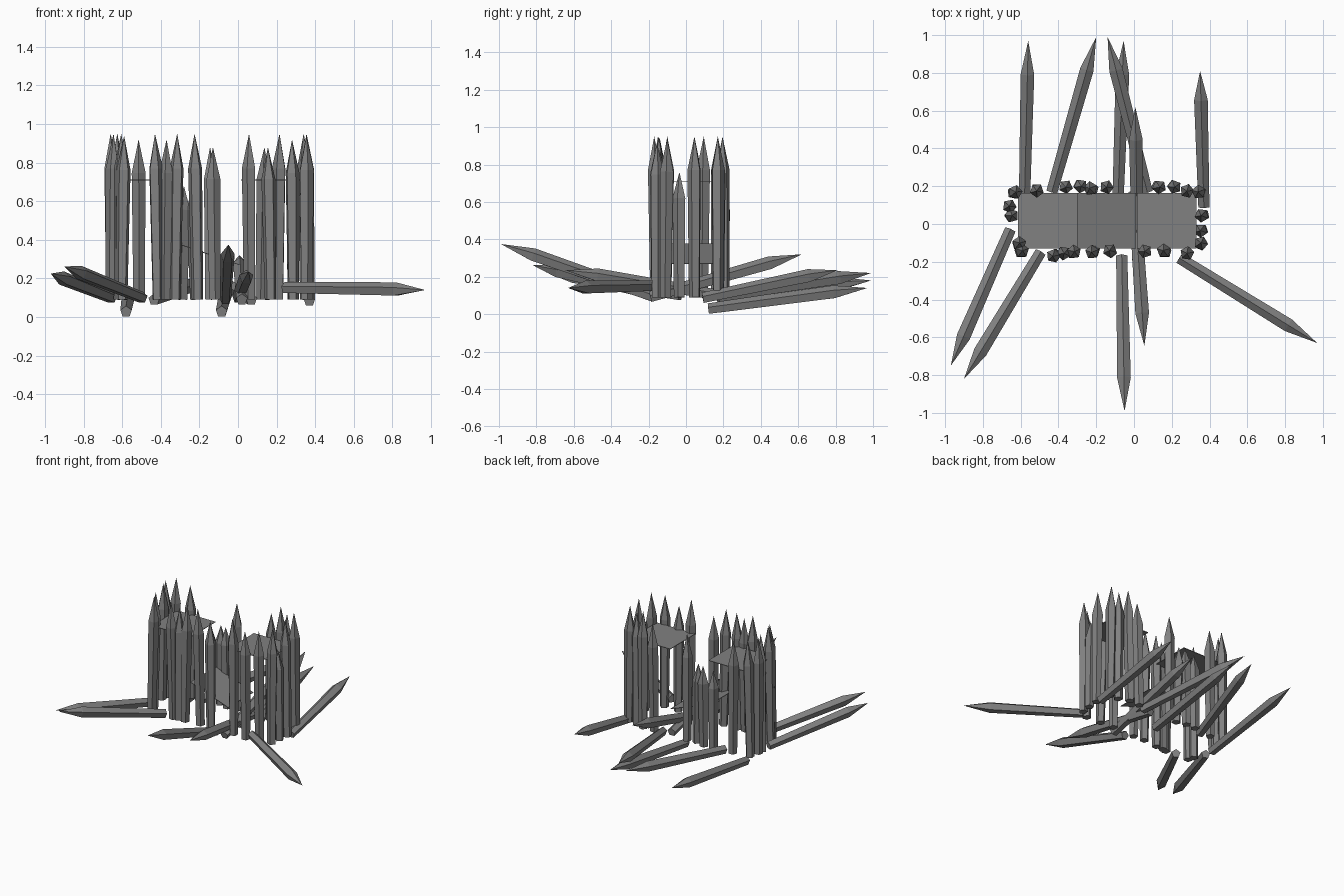
import bpy, bmesh, math, random
from mathutils import Vector, Matrix

random.seed(4)
default = bpy.data.objects.get("Cube")
if default:
    bpy.data.objects.remove(default)

# Single weathered grey
grey = bpy.data.materials.new("weathered_grey")
grey.use_nodes = True
grey.diffuse_color = (0.22, 0.22, 0.22, 1)
grey.node_tree.nodes["Principled BSDF"].inputs["Base Color"].default_value = (0.22, 0.22, 0.22, 1)

SIDES = 5


def add_object(name, bm):
    bmesh.ops.recalc_face_normals(bm, faces=bm.faces)
    mesh = bpy.data.meshes.new(name)
    bm.to_mesh(mesh)
    bm.free()
    mesh.materials.append(grey)
    obj = bpy.data.objects.new(name, mesh)
    bpy.context.collection.objects.link(obj)
    return obj


def stake(name, base, tip, roll=0.0):
    """Five-sided stake that widens to a shoulder, then runs to a point."""
    base, tip = Vector(base), Vector(tip)
    axis = tip - base
    length = axis.length
    axis.normalize()
    up = Vector((0, 0, 1)) if abs(axis.z) < 0.9 else Vector((0, 1, 0))
    side = axis.cross(up).normalized()
    ridge = side.cross(axis)
    bm = bmesh.new()

    def ring(along, radius):
        verts = []
        for i in range(SIDES):
            a = roll + math.tau * i / SIDES
            offset = ridge * math.cos(a) + side * math.sin(a)
            verts.append(bm.verts.new(base + axis * along + offset * radius))
        return verts

    foot = ring(0, 0.031)
    shoulder = ring(length * 0.79, 0.038)
    point = bm.verts.new(tip)
    bm.faces.new(foot)
    for i in range(SIDES):
        j = (i + 1) % SIDES
        bm.faces.new((foot[i], foot[j], shoulder[j], shoulder[i]))
        bm.faces.new((shoulder[i], shoulder[j], point))
    return add_object(name, bm)


def deck(name, x0, x1, z0, z1):
    """Thin deck panel, sloping from z0 at x0 to z1 at x1."""
    bm = bmesh.new()
    bmesh.ops.create_cube(bm, size=1)
    for v in bm.verts:
        right = v.co.x > 0
        v.co = ((x1 if right else x0),
                0.165 if v.co.y > 0 else -0.13,
                (z1 if right else z0) + (0 if v.co.z > 0 else -0.004))
    return add_object(name, bm)


# Standing stakes: x, y, tip height
walls = {
    "front_stake": [(-.605, -.1, .95), (-.59, -.14, .94), (-.43, -.17, .95), (-.37, -.155, .92),
                    (-.315, -.145, .95), (-.225, -.15, .95), (-.13, -.14, .88), (.057, -.145, .95),
                    (.155, -.14, .88), (.28, -.155, .92), (.355, -.1, .94)],
    "left_end_stake": [(.35, -.035, .76), (.355, .045, .95)],
    "back_stake": [(.34, .17, .95), (.28, .175, .92), (.215, .195, .95), (.137, .195, .88),
                   (-.145, .195, .88), (-.235, .19, .68), (-.28, .2, .68), (-.36, .195, .66),
                   (-.515, .175, .92), (-.625, .17, .95)],
    "right_end_stake": [(-.66, .095, .95), (-.645, .045, .95)],
}
for name, spots in walls.items():
    for x, y, top in spots:
        lean = Vector((random.uniform(-.018, .018), random.uniform(-.012, .012), 0))
        stake(name, Vector((x, y, .09)) + lean, (x, y, top), random.uniform(0, math.tau))

# Fallen stakes: foot, tip
fallen = [
    ((-.58, .12, .027), (-.56, .97, .14)),
    ((-.435, .17, .09), (-.2, .99, .18)),
    ((.07, .17, .09), (-.14, .99, .22)),
    ((-.085, .12, .027), (-.055, .97, .14)),
    ((.37, .09, .085), (.35, .81, .235)),
    ((.02, -.19, .09), (.007, .62, .32)),
    ((0, .17, .1), (.055, -.645, .235)),
    ((-.065, -.17, .09), (-.05, -.99, .375)),
    ((.24, -.18, .15), (.97, -.63, .14)),
    ((-.655, -.03, .1), (-.97, -.75, .225)),
    ((-.495, -.15, .1), (-.9, -.82, .262)),
]
for foot, tip in fallen:
    stake("fallen_stake", foot, tip)

# Two intact decks and the collapsed middle one
deck("right_deck", -.615, -.3, .712, .712)
deck("left_deck", .015, .33, .712, .712)
deck("collapsed_deck", -.3, .01, .378, .272)
